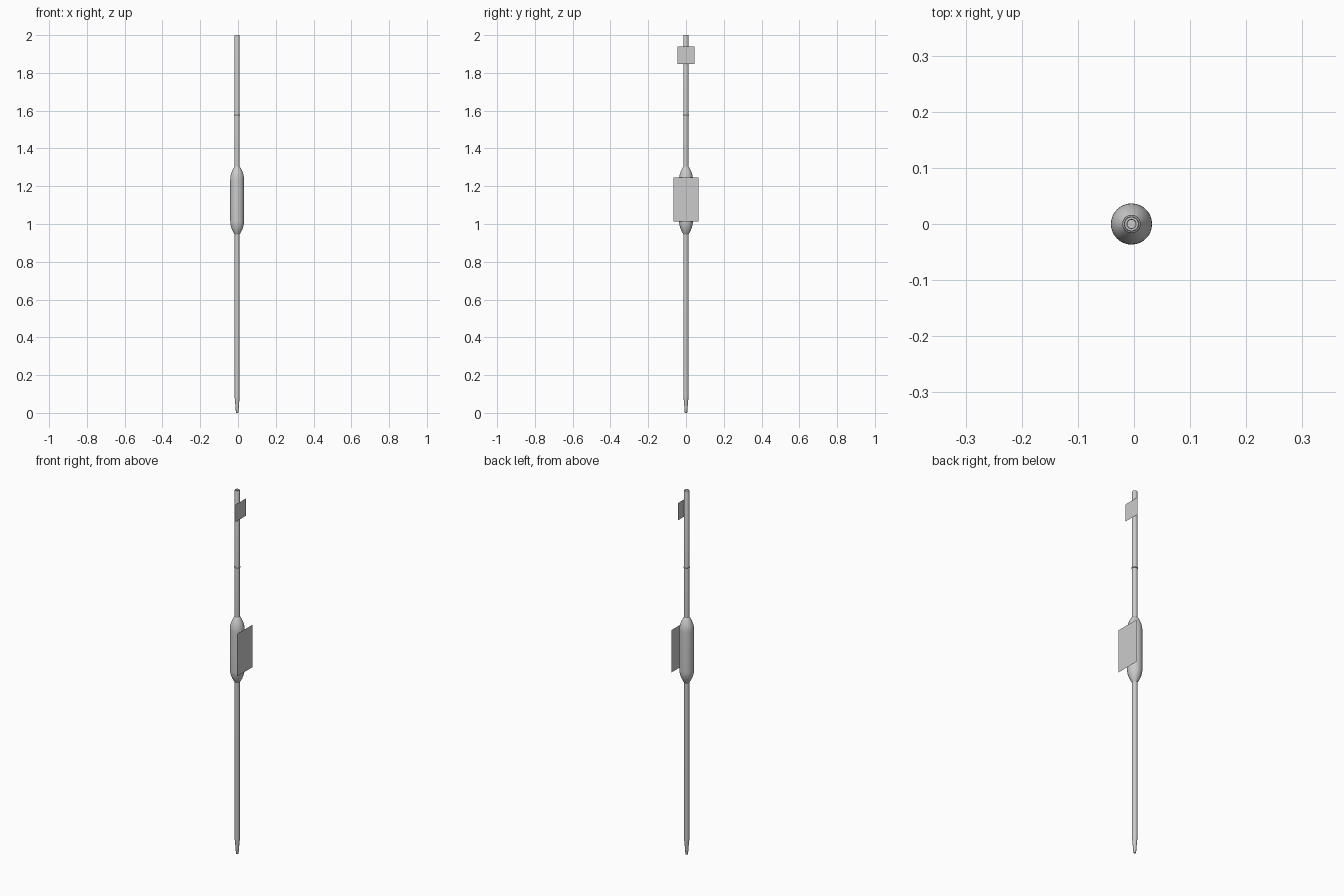
import bpy, bmesh, math

if "Cube" in bpy.data.objects:
    bpy.data.objects.remove(bpy.data.objects["Cube"])

AXIS_X = -0.0045   # the stem sits slightly left of the plates
SIDES = 48


def lathe(name, profile, closed=False):
    """Spin a (radius, z) profile around the stem axis."""
    bm = bmesh.new()
    rings = []
    for r, z in profile:
        if r == 0:
            rings.append([bm.verts.new((AXIS_X, 0, z))])
        else:
            rings.append([bm.verts.new((AXIS_X + r * math.cos(2 * math.pi * i / SIDES),
                                        r * math.sin(2 * math.pi * i / SIDES), z))
                          for i in range(SIDES)])
    pairs = list(zip(rings, rings[1:]))
    if closed:
        pairs.append((rings[-1], rings[0]))
    for a, b in pairs:
        for i in range(SIDES):
            j = (i + 1) % SIDES
            if len(a) == 1:
                bm.faces.new((a[0], b[j], b[i]))
            elif len(b) == 1:
                bm.faces.new((a[i], a[j], b[0]))
            else:
                bm.faces.new((a[i], a[j], b[j], b[i]))
    bmesh.ops.recalc_face_normals(bm, faces=bm.faces)
    mesh = bpy.data.meshes.new(name)
    bm.to_mesh(mesh)
    bm.free()
    ob = bpy.data.objects.new(name, mesh)
    bpy.context.collection.objects.link(ob)
    bpy.ops.object.select_all(action='DESELECT')
    bpy.context.view_layer.objects.active = ob
    ob.select_set(True)
    bpy.ops.object.shade_smooth_by_angle(angle=math.radians(35))
    return ob


def plate(name, x, half_y, z0, z1):
    """Flat single-sided sheet facing +x."""
    mesh = bpy.data.meshes.new(name)
    mesh.from_pydata([(x, -half_y, z0), (x, half_y, z0), (x, half_y, z1), (x, -half_y, z1)],
                     [], [(0, 1, 2, 3)])
    ob = bpy.data.objects.new(name, mesh)
    bpy.context.collection.objects.link(ob)


# Tube with tapered tip, bulb swelling and recessed open top
R, BULB = 0.0132, 0.0366
tube = [(0, 0.0), (0.005, 0.0), (0.0068, 0.003), (0.0085, 0.03), (0.0115, 0.065),
        (0.0128, 0.078), (R, 0.09), (R, 0.943)]
# shoulder: fraction of swelling against height
shoulder = [(0.0, 0.0), (0.12, 0.004), (0.32, 0.012), (0.55, 0.023), (0.75, 0.035),
            (0.9, 0.048), (0.98, 0.060), (1.0, 0.072)]
tube += [(R + (BULB - R) * f, 0.945 + h) for f, h in shoulder]
tube += [(R + (BULB - R) * f, 1.305 - h) for f, h in reversed(shoulder)]
tube += [(R, 1.32), (R, 1.997), (0.0122, 2.0), (0.0085, 2.0), (0.0075, 1.997),
         (0.0075, 1.96), (0, 1.96)]
lathe("glass_tube", tube)

# Thin graduation ring round the neck
ring = [(0.0135 + 0.003 * math.cos(t * math.pi / 4), 1.577 + 0.003 * math.sin(t * math.pi / 4))
        for t in range(8)]
lathe("mark_ring", ring, closed=True)

# Flat label sheets floating in front of bulb and neck
plate("bulb_label", 0.041, 0.066, 1.012, 1.245)
plate("top_label", 0.017, 0.045, 1.846, 1.941)
